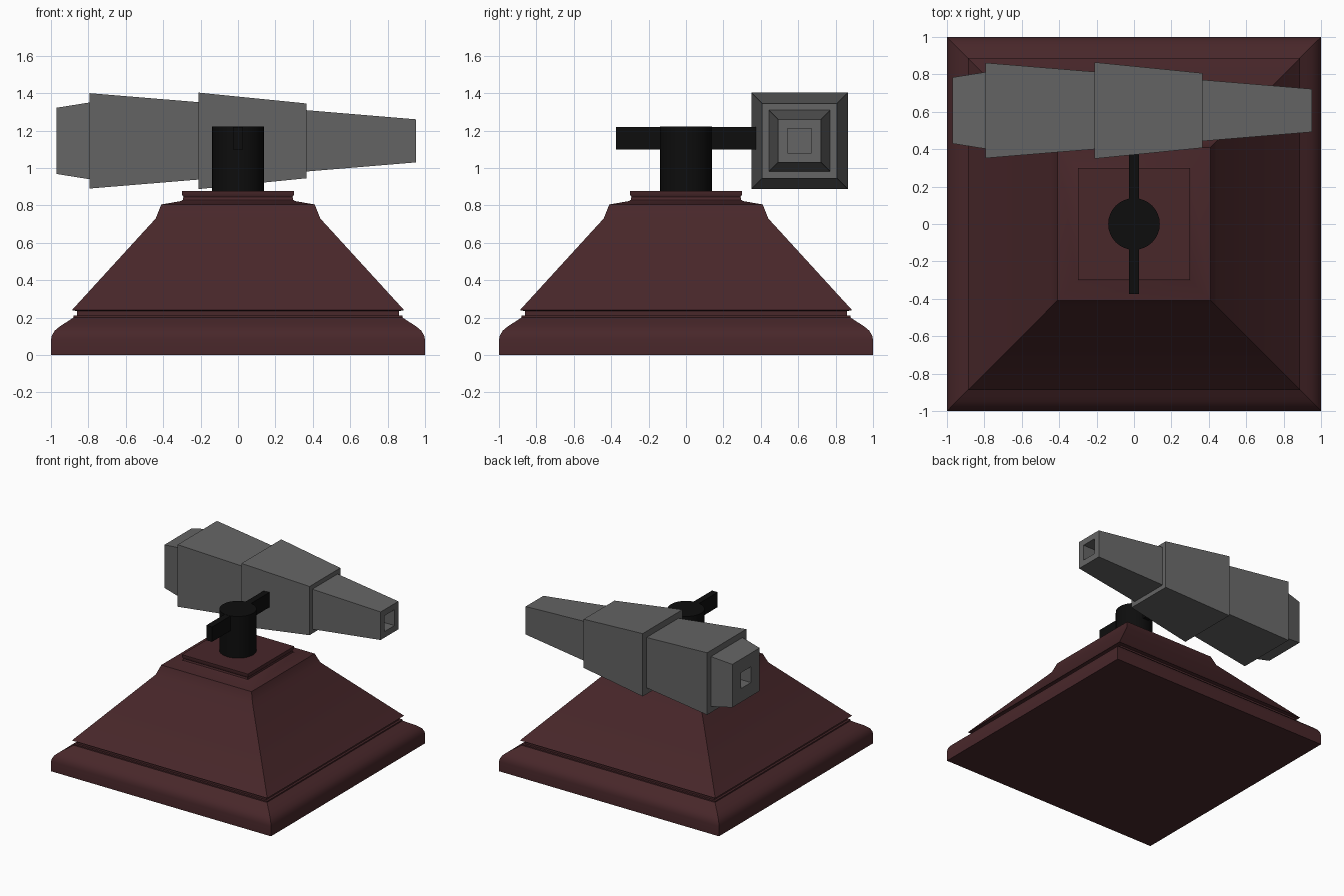
import bpy, bmesh
from mathutils import Matrix, Vector

if "Cube" in bpy.data.objects:
    bpy.data.objects.remove(bpy.data.objects["Cube"])


def material(name, rgb):
    m = bpy.data.materials.new(name)
    m.diffuse_color = (*rgb, 1)
    m.use_nodes = True
    m.node_tree.nodes["Principled BSDF"].inputs["Base Color"].default_value = m.diffuse_color
    return m


WOOD = material("dark_red_wood", (0.065, 0.02, 0.023))
STEEL = material("grey_metal", (0.13, 0.13, 0.13))
BLACK = material("black_metal", (0.004, 0.004, 0.004))


def finish(bm, name, mat, smooth=None):
    bmesh.ops.recalc_face_normals(bm, faces=bm.faces)
    me = bpy.data.meshes.new(name)
    bm.to_mesh(me)
    bm.free()
    me.materials.append(mat)
    ob = bpy.data.objects.new(name, me)
    bpy.context.collection.objects.link(ob)
    if smooth:
        bpy.ops.object.select_all(action='DESELECT')
        ob.select_set(True)
        bpy.context.view_layer.objects.active = ob
        bpy.ops.object.shade_smooth_by_angle(angle=smooth)
    return ob


def square_loft(name, profile, mat, place, smooth=None):
    """Stack of square rings (half width, distance), capped at both ends."""
    bm = bmesh.new()
    rings = [[bm.verts.new(place(sx * h, sy * h, d))
              for sx, sy in ((-1, -1), (1, -1), (1, 1), (-1, 1))]
             for h, d in profile]
    for a, b in zip(rings, rings[1:]):
        for i in range(4):
            j = (i + 1) % 4
            bm.faces.new((a[i], a[j], b[j], b[i]))
    bm.faces.new(rings[0])
    bm.faces.new(rings[-1])
    return finish(bm, name, mat, smooth)


# Moulded pedestal with rounded plinth, groove, slope and top plate
square_loft("pedestal", [
    (1, 0), (1, 0.08), (0.995, 0.105), (0.98, 0.13), (0.95, 0.155),
    (0.915, 0.177), (0.88, 0.2), (0.88, 0.21), (0.862, 0.21), (0.862, 0.235),
    (0.888, 0.24), (0.44, 0.73), (0.41, 0.805), (0.305, 0.823), (0.295, 0.83),
    (0.292, 0.845), (0.3, 0.86), (0.3, 0.878)],
    WOOD, lambda u, v, d: Vector((u, v, d)), 0.5)

# Stepped barrel along x, with a blind square bore at each end
square_loft("barrel", [
    (0.065, -0.67), (0.065, -0.97), (0.177, -0.97), (0.205, -0.795),
    (0.255, -0.795), (0.207, -0.212), (0.258, -0.212), (0.2, 0.365),
    (0.164, 0.365), (0.115, 0.952), (0.065, 0.952), (0.065, 0.65)],
    STEEL, lambda u, v, d: Vector((d, 0.607 + u, 1.145 + v)))

# Round post
bm = bmesh.new()
bmesh.ops.create_cone(bm, cap_ends=True, segments=32, radius1=0.138,
                      radius2=0.138, depth=0.345,
                      matrix=Matrix.Translation((0, 0, 1.048)))
finish(bm, "post", BLACK, 0.6)

# Cross bar that carries the barrel
bm = bmesh.new()
bmesh.ops.create_cube(bm, size=1, matrix=Matrix.Translation((0, 0, 1.159))
                      @ Matrix.Diagonal((0.052, 0.75, 0.122, 1)))
finish(bm, "cross_bar", BLACK)
